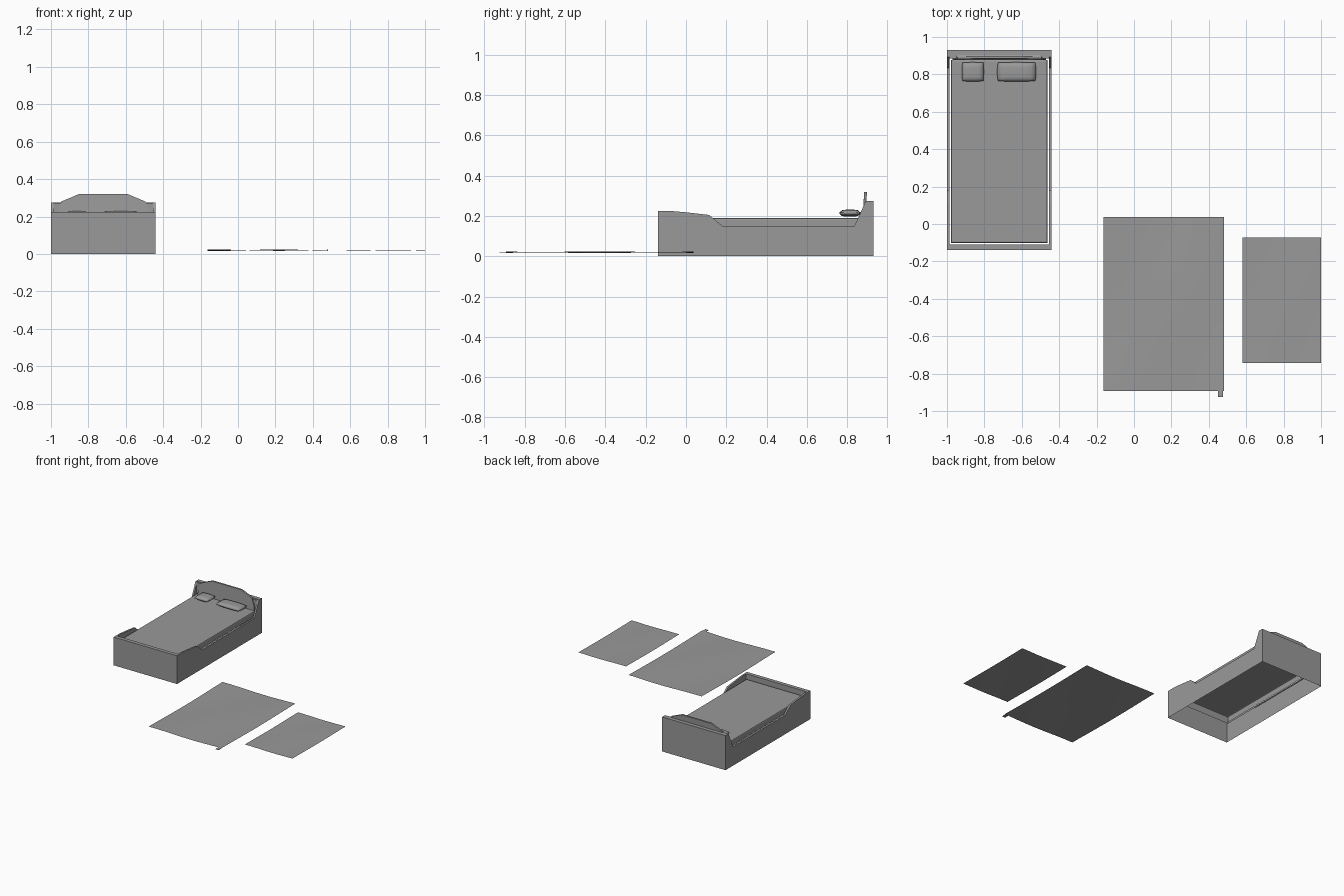
import bpy, bmesh, math

old = bpy.data.objects.get("Cube")
if old:
    bpy.data.objects.remove(old, do_unlink=True)

gray = bpy.data.materials.new("plain gray")
gray.use_nodes = True
color = (0.32, 0.32, 0.32, 1)
gray.diffuse_color = color
gray.node_tree.nodes["Principled BSDF"].inputs["Base Color"].default_value = color

CX = -0.72  # bed centre line


def finish(bm, name, smooth=False):
    bmesh.ops.recalc_face_normals(bm, faces=bm.faces)
    mesh = bpy.data.meshes.new(name)
    bm.to_mesh(mesh)
    bm.free()
    mesh.materials.append(gray)
    obj = bpy.data.objects.new(name, mesh)
    bpy.context.collection.objects.link(obj)
    for p in mesh.polygons:
        p.use_smooth = smooth
    return obj


def box(name, lo, hi):
    bm = bmesh.new()
    bmesh.ops.create_cube(bm, size=1)
    for v in bm.verts:
        v.co = [(a + b) / 2 + c * (b - a) for a, b, c in zip(lo, hi, v.co)]
    return finish(bm, name)


# Bed frame: hollow ring of outer wall, rim and short inner wall
side = [(0.892, 0.275), (0.87, 0.225), (0.835, 0.15), (0.18, 0.15),
        (0.115, 0.205), (0.0, 0.218), (-0.08, 0.225)]
half = [(0.93, 0.90, 0.275)] + [(y, y, z) for y, z in side] + [(-0.14, -0.11, 0.225)]
ring = [(1, s) for s in half] + [(-1, s) for s in reversed(half)]
bm = bmesh.new()
stations = []
for sign, (outer_y, inner_y, top) in ring:
    xo, xi = CX + sign * 0.28, CX + sign * 0.266
    stations.append([bm.verts.new(c) for c in (
        (xo, outer_y, 0), (xo, outer_y, top), (xi, inner_y, top), (xi, inner_y, 0.14))])
for a, b in zip(stations, stations[1:] + stations[:1]):
    for k in range(3):
        bm.faces.new((a[k], b[k], b[k + 1], a[k + 1]))
finish(bm, "bed_frame")

# Mattress: open-bottomed shell with softened top edge
mattress = box("mattress", (CX - 0.258, -0.102, 0.145), (CX + 0.258, 0.878, 0.19))
bm = bmesh.new()
bm.from_mesh(mattress.data)
bm.faces.ensure_lookup_table()
top_edges = [e for e in bm.edges if all(v.co.z > 0.18 for v in e.verts)]
bottom = [f for f in bm.faces if all(v.co.z < 0.15 for v in f.verts)]
bmesh.ops.delete(bm, geom=bottom, context="FACES_ONLY")
bmesh.ops.bevel(bm, geom=top_edges, offset=0.008, segments=2, affect="EDGES", profile=0.5)
bm.to_mesh(mattress.data)
bm.free()

# Headboard: chamfered panel leaning slightly back
outline = [(0.25, 0.185), (0.245, 0.225), (0.225, 0.28), (0.13, 0.32)]
outline += [(-x, z) for x, z in reversed(outline)]
bm = bmesh.new()
face = bm.faces.new([bm.verts.new((CX + x, 0.876 + 0.06 * (z - 0.185), z)) for x, z in outline])
new = bmesh.ops.extrude_face_region(bm, geom=[face])["geom"]
bmesh.ops.translate(bm, vec=(0, 0.014, 0), verts=[v for v in new if isinstance(v, bmesh.types.BMVert)])
finish(bm, "headboard")

# Corner brackets joining headboard and frame
for sign, label in ((1, "left"), (-1, "right")):
    x = CX + sign * 0.246
    box("headboard_bracket_" + label, (x - 0.02, 0.886, 0.19), (x + 0.02, 0.902, 0.272))


# Pillows: puffed grids pinched towards the edge
def pillow(name, x0, x1):
    obj = box(name, (x0, 0.762, 0.197), (x1, 0.865, 0.231))
    bm = bmesh.new()
    bm.from_mesh(obj.data)
    bmesh.ops.subdivide_edges(bm, edges=bm.edges, cuts=7, use_grid_fill=True)
    cx, cy, cz = (x0 + x1) / 2, 0.8135, 0.214
    for v in bm.verts:
        u = abs(v.co.x - cx) / ((x1 - x0) / 2)
        w = abs(v.co.y - cy) / 0.0515
        puff = math.sqrt(max(0, (1 - u ** 4) * (1 - w ** 4)))
        v.co.z = cz + (v.co.z - cz) * (0.25 + 0.75 * puff)
        v.co.x = cx + (v.co.x - cx) * (1 - 0.05 * w ** 2)
        v.co.y = cy + (v.co.y - cy) * (1 - 0.05 * u ** 2)
    bm.to_mesh(obj.data)
    bm.free()
    for p in obj.data.polygons:
        p.use_smooth = True


pillow("small_pillow", -0.92, -0.803)
pillow("large_pillow", -0.732, -0.523)


# Rugs: gently rippled single sheets
def rug(name, x0, x1, y0, y1, height, ripple):
    bm = bmesh.new()
    bmesh.ops.create_grid(bm, x_segments=16, y_segments=20, size=0.5)
    for v in bm.verts:
        u, w = v.co.x, v.co.y
        v.co = ((x0 + x1) / 2 + u * (x1 - x0), (y0 + y1) / 2 + w * (y1 - y0),
                height + ripple * math.sin(6 * u + 1) * math.cos(5 * w))
    finish(bm, name, True)


rug("large_rug", -0.163, 0.48, -0.893, 0.037, 0.02, 0.004)
rug("small_rug", 0.58, 1.0, -0.743, -0.073, 0.02, 0.002)
box("rug_corner_tag", (0.45, -0.925, 0.018), (0.477, -0.89, 0.021))
